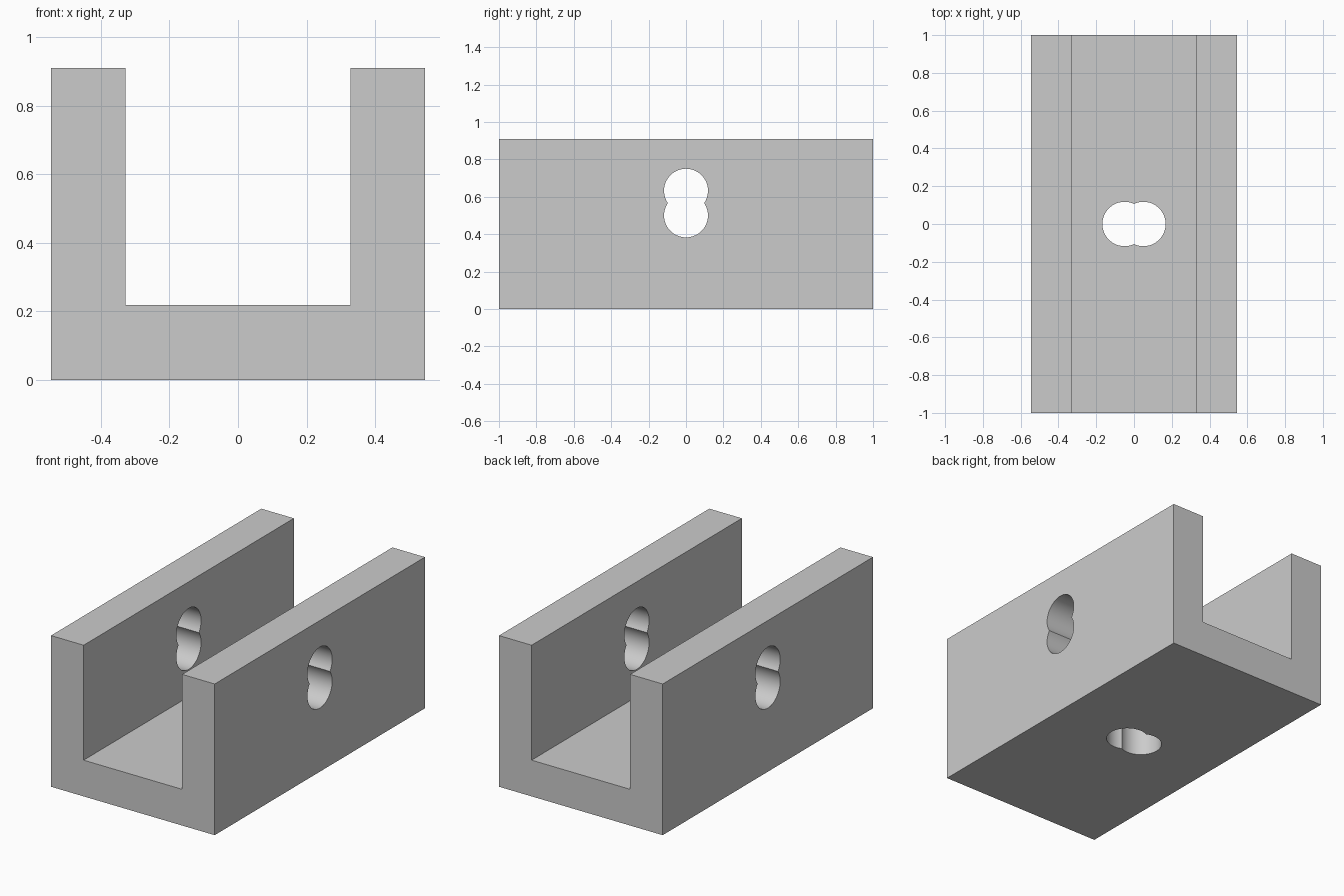
import bpy, bmesh
from math import sin, cos, acos, pi
from mathutils import Matrix, Vector

HALF_W, HEIGHT, LENGTH = 0.545, 0.91, 2.0
INNER_W, FLOOR = 0.328, 0.218
HOLE_R = 0.1175

cube = bpy.data.objects.get("Cube")
if cube:
    bpy.data.objects.remove(cube)

grey = bpy.data.materials.new("plain grey")
grey.use_nodes = True
colour = (0.6, 0.6, 0.6, 1)
grey.diffuse_color = colour
grey.node_tree.nodes["Principled BSDF"].inputs["Base Color"].default_value = colour


def prism(name, outline, depth, matrix):
    """Extrude a flat outline, centred on its own plane, then place it."""
    bm = bmesh.new()
    face = bm.faces.new([bm.verts.new((u, v, -depth / 2)) for u, v in outline])
    ext = bmesh.ops.extrude_face_region(bm, geom=[face])
    moved = [g for g in ext["geom"] if isinstance(g, bmesh.types.BMVert)]
    bmesh.ops.translate(bm, verts=moved, vec=(0, 0, depth))
    bmesh.ops.transform(bm, matrix=matrix, verts=bm.verts)
    bmesh.ops.recalc_face_normals(bm, faces=bm.faces)
    mesh = bpy.data.meshes.new(name)
    bm.to_mesh(mesh)
    bm.free()
    mesh.materials.append(grey)
    obj = bpy.data.objects.new(name, mesh)
    bpy.context.collection.objects.link(obj)
    return obj


def double_circle(radius, offset, steps=40):
    """Outline of two overlapping circles centred at -offset and +offset."""
    sweep = pi - acos(offset / radius)
    half = [(offset + radius * cos(a), radius * sin(a))
            for a in (-sweep + 2 * sweep * i / steps for i in range(steps + 1))]
    return half + [(-u, -v) for u, v in half[1:-1]]


# U-shaped channel running front to back
right_half = [(HALF_W, 0), (HALF_W, HEIGHT), (INNER_W, HEIGHT), (INNER_W, FLOOR)]
section = right_half + [(-x, z) for x, z in reversed(right_half)]
channel = prism("channel", section, LENGTH, Matrix.Rotation(pi / 2, 4, "X"))

# Hole cutters: one through both walls, one through the floor
upright = Matrix.Translation(Vector((0, 0, 0.5665))) @ Matrix.Rotation(pi / 2, 4, "Y")
cutters = [
    prism("wall_hole_cutter", double_circle(HOLE_R, 0.066), 1.4, upright),
    prism("floor_hole_cutter", double_circle(HOLE_R, 0.05), 0.6, Matrix.Identity(4)),
]

bpy.ops.object.select_all(action="DESELECT")
bpy.context.view_layer.objects.active = channel
channel.select_set(True)
for cutter in cutters:
    mod = channel.modifiers.new(cutter.name, "BOOLEAN")
    mod.operation, mod.solver, mod.object = "DIFFERENCE", "EXACT", cutter
    bpy.ops.object.modifier_apply(modifier=mod.name)
    bpy.data.objects.remove(cutter)

# Smooth hole walls, crisp edges
bpy.ops.object.shade_smooth_by_angle(angle=pi / 6)
